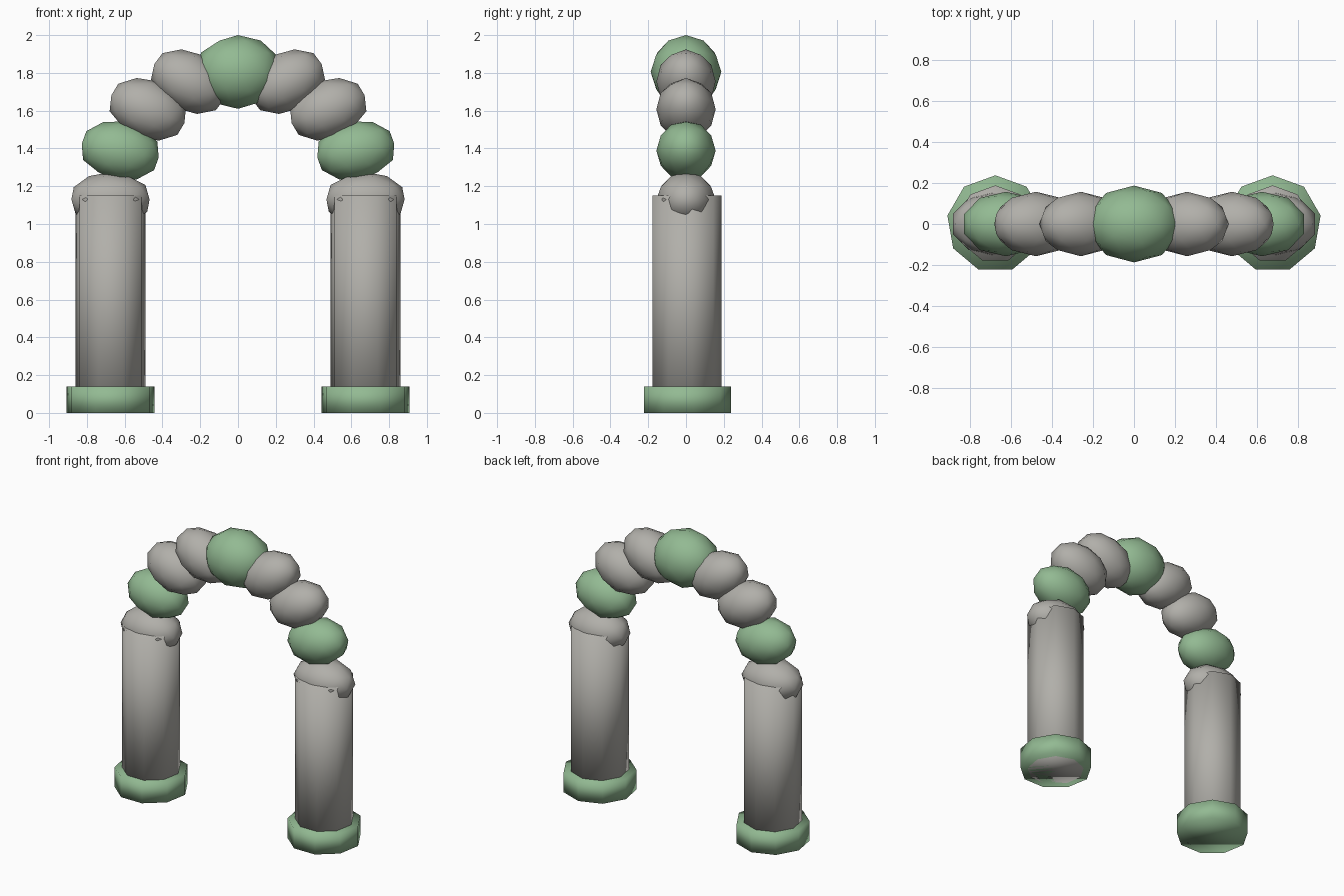
import bpy
import math

cube = bpy.data.objects.get("Cube")
if cube:
    bpy.data.objects.remove(cube, do_unlink=True)


def make_material(name, colour):
    mat = bpy.data.materials.new(name)
    mat.use_nodes = True
    mat.diffuse_color = colour
    mat.node_tree.nodes["Principled BSDF"].inputs["Base Color"].default_value = colour
    return mat


STONE = make_material("warm_grey_stone", (0.44, 0.43, 0.40, 1))
GREEN = make_material("sage_green_stone", (0.29, 0.49, 0.29, 1))

ARCH_RADIUS = 0.675
ARCH_Z = 1.13


def finish(name, mat):
    obj = bpy.context.object
    obj.name = name
    obj.data.materials.append(mat)
    bpy.ops.object.shade_smooth()
    return obj


def drum(name, x, radius, height, mat):
    """Nine-sided upright cylinder standing on the ground."""
    bpy.ops.mesh.primitive_cylinder_add(
        vertices=9, radius=radius, depth=height, location=(x, 0, height / 2))
    return finish(name, mat)


def arch_stone(name, side, angle, tilt, size, mat):
    """Squashed faceted ball placed on the arch, angle measured from the top."""
    a = math.radians(angle)
    x = side * ARCH_RADIUS * math.sin(a)
    z = ARCH_Z + ARCH_RADIUS * math.cos(a)
    bpy.ops.mesh.primitive_ico_sphere_add(subdivisions=2, radius=1)
    obj = finish(name, mat)
    # Mirror the ball's own facets on the other side
    if side < 0:
        for v in obj.data.vertices:
            v.co.x = -v.co.x
        obj.data.flip_normals()
    obj.scale = size
    obj.rotation_euler = (0, -side * math.radians(tilt), 0)
    obj.location = (x, 0, z)
    return obj


# Pillars, feet and the stones climbing each side
side_stones = [
    ("cap_stone", 90, 0, STONE),
    ("spring_stone", 67.5, 10, GREEN),
    ("lower_arch_stone", 45, 21, STONE),
    ("upper_arch_stone", 22.5, 27, STONE),
]
for label, side in (("left", 1), ("right", -1)):
    x = side * ARCH_RADIUS
    drum(label + "_foot", x, 0.237, 0.14, GREEN)
    drum(label + "_pillar", x, 0.188, 1.15, STONE)
    for part, angle, tilt, mat in side_stones:
        depth = 0.145 if angle == 90 else 0.157
        arch_stone(label + "_" + part, side, angle, tilt, (0.2175, 0.157, depth), mat)

# Larger stone crowning the arch
arch_stone("keystone", 1, 0, 0, (0.23, 0.187, 0.195), GREEN)
